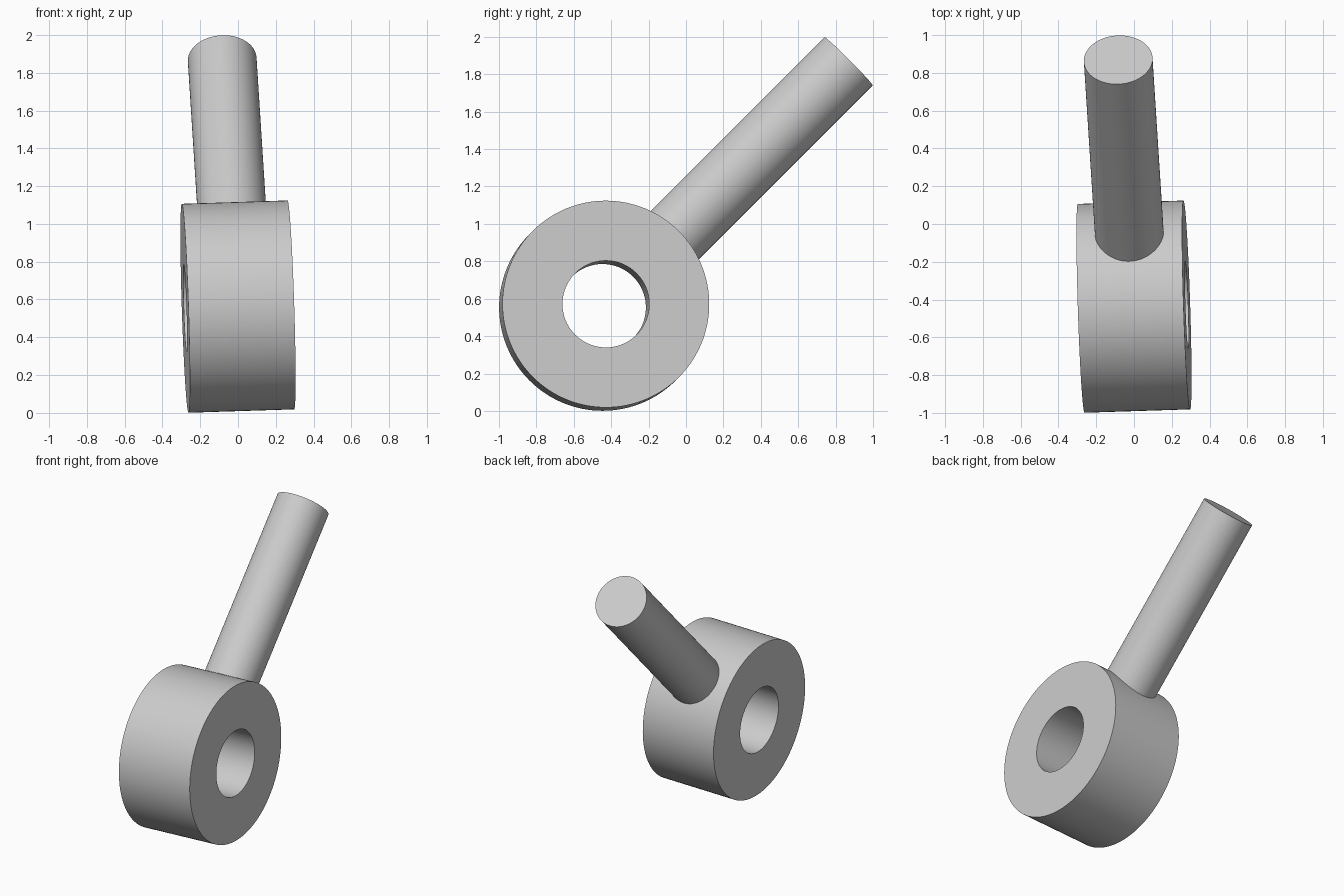
import bpy
import bmesh
import math
from mathutils import Matrix, Vector

cube = bpy.data.objects.get("Cube")
if cube:
    bpy.data.objects.remove(cube, do_unlink=True)

RING_RADIUS, BORE_RADIUS, RING_WIDTH = 0.553, 0.232, 0.56
ROD_RADIUS, ROD_START, ROD_END = 0.182, 0.4, 1.85
CENTRE = Vector((0, -0.4375, 0.5625))
TILT = 0.032
SEGMENTS = 128

# Plain grey metal
grey = bpy.data.materials.new("plain grey")
grey.use_nodes = True
colour = (0.6, 0.6, 0.6, 1)
grey.diffuse_color = colour
grey.node_tree.nodes["Principled BSDF"].inputs["Base Color"].default_value = colour


def add_object(name, bm, frame):
    bmesh.ops.recalc_face_normals(bm, faces=bm.faces)
    mesh = bpy.data.meshes.new(name)
    bm.to_mesh(mesh)
    bm.free()
    mesh.materials.append(grey)
    obj = bpy.data.objects.new(name, mesh)
    obj.matrix_world = frame
    bpy.context.collection.objects.link(obj)
    return obj


# Shared frame: x along the bore, z along the rod
axis = Vector((1, TILT, TILT)).normalized()
rod_dir = Vector((-2 * TILT, 1, 1)).normalized()
frame = Matrix((axis, rod_dir.cross(axis), rod_dir)).transposed().to_4x4()
frame.translation = CENTRE

# Ring: rectangular section spun about the bore axis
bm = bmesh.new()
half = RING_WIDTH / 2
section = [bm.verts.new((x, 0, r)) for x, r in (
    (-half, BORE_RADIUS), (half, BORE_RADIUS), (half, RING_RADIUS), (-half, RING_RADIUS))]
edges = [bm.edges.new((section[i], section[(i + 1) % 4])) for i in range(4)]
bmesh.ops.spin(bm, geom=section + edges, axis=(1, 0, 0), cent=(0, 0, 0),
               angle=math.tau, steps=SEGMENTS, use_merge=True)
bmesh.ops.remove_doubles(bm, verts=bm.verts, dist=0.0001)
eye_bolt = add_object("ring_with_rod", bm, frame)

# Rod: cylinder rooted inside the ring wall
bm = bmesh.new()
bmesh.ops.create_cone(bm, cap_ends=True, segments=SEGMENTS, radius1=ROD_RADIUS,
                      radius2=ROD_RADIUS, depth=ROD_END - ROD_START,
                      matrix=Matrix.Translation((0, 0, (ROD_START + ROD_END) / 2)))
rod = add_object("rod", bm, frame)

# Weld both into one solid
weld = eye_bolt.modifiers.new("weld rod", "BOOLEAN")
weld.operation = "UNION"
weld.solver = "EXACT"
weld.object = rod
bpy.context.view_layer.update()
for obj in bpy.context.selected_objects:
    obj.select_set(False)
bpy.context.view_layer.objects.active = eye_bolt
eye_bolt.select_set(True)
bpy.ops.object.modifier_apply(modifier=weld.name)
bpy.data.objects.remove(rod, do_unlink=True)
bpy.ops.object.shade_smooth_by_angle(angle=math.radians(30))
